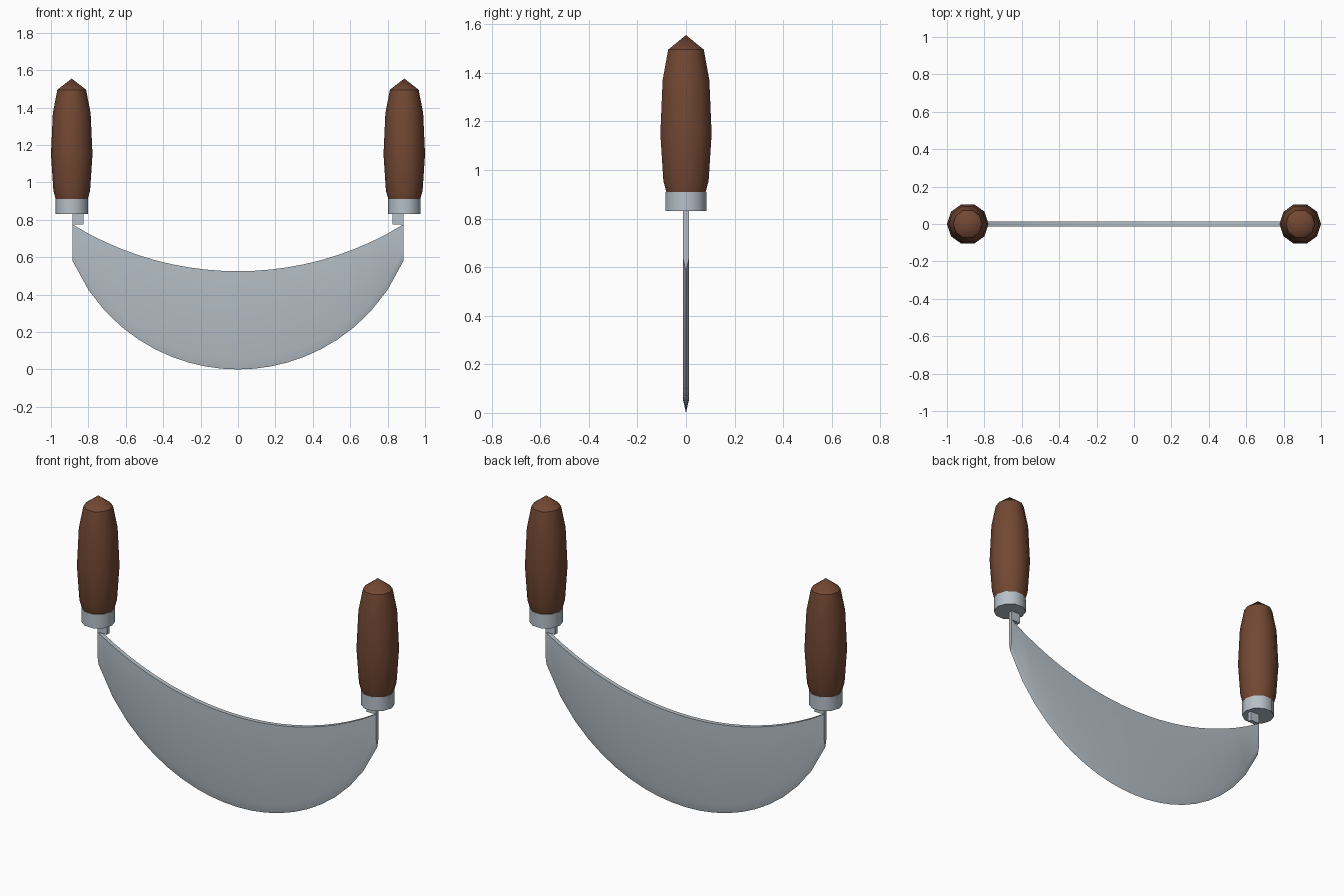
import bpy, bmesh, math

if "Cube" in bpy.data.objects:
    bpy.data.objects.remove(bpy.data.objects["Cube"])


def material(name, rgb):
    m = bpy.data.materials.new(name)
    m.diffuse_color = (*rgb, 1)
    m.use_nodes = True
    m.node_tree.nodes["Principled BSDF"].inputs["Base Color"].default_value = m.diffuse_color
    return m


STEEL = material("steel", (0.47, 0.53, 0.58))
WOOD = material("brown wood", (0.17, 0.064, 0.033))


def finish(bm, name, mat, angle):
    bmesh.ops.recalc_face_normals(bm, faces=bm.faces)
    me = bpy.data.meshes.new(name)
    bm.to_mesh(me)
    bm.free()
    me.materials.append(mat)
    ob = bpy.data.objects.new(name, me)
    bpy.context.collection.objects.link(ob)
    bpy.ops.object.select_all(action='DESELECT')
    ob.select_set(True)
    bpy.context.view_layer.objects.active = ob
    bpy.ops.object.shade_smooth_by_angle(angle=math.radians(angle))
    return ob


def lathe(name, x, profile, mat, sides=10):
    # stacked rings, a zero radius makes a point, open ends are capped
    bm = bmesh.new()
    rings = []
    for r, z in profile:
        if r == 0:
            rings.append([bm.verts.new((x, 0, z))] * sides)
        else:
            rings.append([bm.verts.new((x + r * math.cos(a), r * math.sin(a), z))
                          for a in (2 * math.pi * i / sides for i in range(sides))])
    for a, b in zip(rings, rings[1:]):
        for i in range(sides):
            j = (i + 1) % sides
            quad = [a[i], a[j], b[j], b[i]]
            bm.faces.new(list(dict.fromkeys(quad)))
    for ring in (rings[0], rings[-1]):
        if len(set(ring)) > 1:
            bm.faces.new(ring)
    return finish(bm, name, mat, 40)


# Crescent blade: circular upper and lower arcs, ground to an edge below
HALF, T, COLS = 0.886, 0.0125, 20
R_LOW, R_TOP = 0.965, 1.69
bm = bmesh.new()
sections = []
for i in range(COLS + 1):
    x = HALF * (2 * i / COLS - 1)
    low = R_LOW - math.sqrt(R_LOW ** 2 - x * x)
    top = 0.525 + R_TOP - math.sqrt(R_TOP ** 2 - x * x)
    pts = [(0, low), (T, low + 0.055), (T, top), (-T, top), (-T, low + 0.055)]
    sections.append([bm.verts.new((x, y, z)) for y, z in pts])
for a, b in zip(sections, sections[1:]):
    for k in range(5):
        n = (k + 1) % 5
        bm.faces.new((a[k], a[n], b[n], b[k]))
bm.faces.new(sections[0])
bm.faces.new(sections[-1])
finish(bm, "blade", STEEL, 30)

for side, s in (("left", -1), ("right", 1)):
    # Tang joining blade corner to ferrule
    bm = bmesh.new()
    bmesh.ops.create_cube(bm, size=1)
    for v in bm.verts:
        v.co = (s * 0.856 + v.co.x * 0.06, v.co.y * 2 * T, 0.81 + v.co.z * 0.07)
    finish(bm, side + "_tang", STEEL, 30)
    # Ferrule and handle
    lathe(side + "_ferrule", s * 0.889, [(0.088, 0.83), (0.088, 0.91)], STEEL)
    lathe(side + "_handle", s * 0.889,
          [(0.084, 0.905), (0.098, 0.955), (0.111, 1.15), (0.101, 1.37),
           (0.077, 1.495), (0, 1.555)], WOOD)
